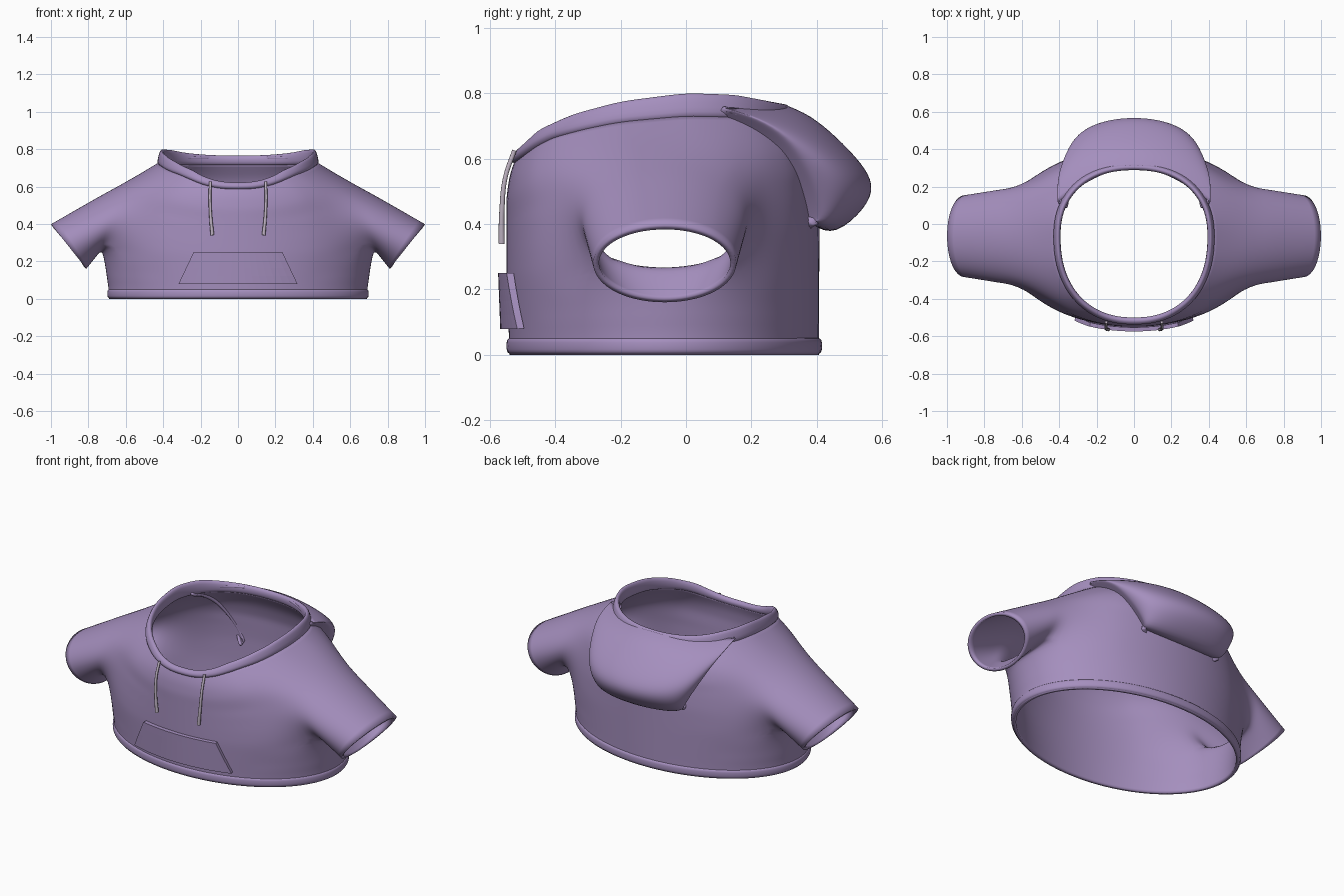
import bpy, bmesh, math
from mathutils import Vector

if "Cube" in bpy.data.objects:
    bpy.data.objects.remove(bpy.data.objects["Cube"])

YC = -0.065          # centre of the garment in depth
N, ROWS = 64, 20     # columns around, rows up the torso


def material(name, rgb):
    m = bpy.data.materials.new(name)
    m.diffuse_color = (*rgb, 1)
    m.use_nodes = True
    m.node_tree.nodes["Principled BSDF"].inputs["Base Color"].default_value = m.diffuse_color
    return m


CLOTH = material("purple_cloth", (0.376, 0.275, 0.515))
CORD = material("pale_cord", (0.52, 0.45, 0.54))


def interp(x, pts):
    if x <= pts[0][0]:
        return pts[0][1]
    for (a, p), (b, q) in zip(pts, pts[1:]):
        if x <= b:
            return p + (q - p) * (x - a) / (b - a)
    return pts[-1][1]


def make(name, verts, faces, subsurf=0, thick=0, offset=-1, smooth_ids=()):
    me = bpy.data.meshes.new(name)
    me.from_pydata(verts, [], faces)
    bm = bmesh.new()
    bm.from_mesh(me)
    bm.verts.ensure_lookup_table()
    soft = [bm.verts[i] for i in smooth_ids if bm.verts[i].link_faces]
    for _ in range(3):
        if soft:
            bmesh.ops.smooth_vert(bm, verts=soft, factor=0.5, use_axis_x=True,
                                  use_axis_y=True, use_axis_z=True)
    bmesh.ops.delete(bm, geom=[v for v in bm.verts if not v.link_faces], context='VERTS')
    bmesh.ops.recalc_face_normals(bm, faces=bm.faces)
    bm.to_mesh(me)
    bm.free()
    me.materials.append(CLOTH)
    ob = bpy.data.objects.new(name, me)
    bpy.context.collection.objects.link(ob)
    me.polygons.foreach_set("use_smooth", [True] * len(me.polygons))
    if subsurf:
        s = ob.modifiers.new("smooth", 'SUBSURF')
        s.levels = s.render_levels = subsurf
    if thick:
        s = ob.modifiers.new("thickness", 'SOLIDIFY')
        s.thickness, s.offset = thick, offset
    return ob


def grid_faces(rows, cols):
    return [(r * cols + c, r * cols + c + 1, (r + 1) * cols + c + 1, (r + 1) * cols + c)
            for r in range(rows - 1) for c in range(cols - 1)]


# Torso surface: widths and depths by relative height, neckline height by depth
WIDTH = [(0, .69), (.1, .695), (.25, .715), (.37, .73), (.5, .72), (.65, .69), (.78, .635),
         (.86, .585), (.93, .505), (1, .415)]
FRONT = [(0, .475), (.4, .485), (.8, .485), (.92, .475), (1, .457)]
BACK = [(0, .472), (.55, .474), (.75, .465), (.88, .435), (1, .375)]
NECK_LOW = [(-.52, .6), (-.45, .65), (-.4, .675), (-.3, .7), (-.2, .72), (0, .738), (.31, .732)]
NECK_TOP = [(-.52, .622), (-.45, .69), (-.35, .735), (-.2, .775), (0, .8), (.15, .795), (.31, .765)]


def section(u, t):
    c, s = math.cos(t), math.sin(t)
    e = 2 / (2 + 0.25 * max(0, (u - .7) / .3))
    x = interp(u, WIDTH) * math.copysign(abs(c) ** e, c)
    y = YC + interp(u, BACK if s > 0 else FRONT) * math.copysign(abs(s) ** e, s)
    return x, y


def body(u, t):
    x, y = section(u, t)
    return Vector((x, y, u * interp(section(1, t)[1], NECK_LOW)))


# Torso with sleeves growing from two openings
verts = [body(r / ROWS, 2 * math.pi * c / N) for r in range(ROWS + 1) for c in range(N)]
I0, I1, HJ = 7, 17, 6
faces, soft = [], set()
for r in range(ROWS):
    for c in range(N):
        d = (c + HJ) % (N // 2)
        if not (I0 <= r < I1 and d < 2 * HJ):
            k = (c + 1) % N
            faces.append((r * N + c, r * N + k, (r + 1) * N + k, (r + 1) * N + c))
for side in (1, -1):
    base = 0 if side > 0 else N // 2
    at = lambda r, j: r * N + (base + j) % N
    loop = [at(I0, j) for j in range(-HJ, HJ)] + [at(r, HJ) for r in range(I0, I1)] \
        + [at(I1, j) for j in range(HJ, -HJ, -1)] + [at(r, -HJ) for r in range(I1, I0, -1)]
    soft |= {at(r, j) for r in range(I0 - 3, I1 + 3) for j in range(-HJ - 3, HJ + 4)}
    ends = []
    for i in loop:
        a = math.atan2((verts[i].z - .45) / .18, (verts[i].y - YC) / .265)
        c, s = math.cos(a), math.sin(a)
        root = Vector((side * (.66 - .065 * s - .03 * c * c), YC + .265 * c, .45 + .182 * s))
        cuff = Vector((side * (.905 + .095 * s), YC + .22 * c, .28 + .12 * s))
        verts[i] = root
        ends.append((root, cuff))
    prev = loop
    for k in range(1, 7):
        new = list(range(len(verts), len(verts) + len(loop)))
        verts += [a.lerp(b, k / 6) for a, b in ends]
        if k == 1:
            soft |= set(new)
        n = len(loop)
        faces += [(prev[i], prev[(i + 1) % n], new[(i + 1) % n], new[i]) for i in range(n)]
        prev = new
make("torso_and_sleeves", verts, faces, 1, .018, -1, soft)


# Closed bands swept around the torso
def band(name, profile):
    vs, m = [], 0
    for c in range(N):
        ring = profile(2 * math.pi * c / N)
        m = len(ring)
        vs += ring
    fs = [(c * m + k, (c + 1) % N * m + k, (c + 1) % N * m + (k + 1) % m, c * m + (k + 1) % m)
          for c in range(N) for k in range(m)]
    return make(name, vs, fs, 1)


def offset_ring(u, t, items):
    x, y = section(u, t)
    d = Vector((x, y - YC)).normalized()
    return [(x + d.x * o, y + d.y * o, z) for o, z in items]


def collar_profile(t):
    y = section(1, t)[1]
    lo, hi = interp(y, NECK_LOW), interp(y, NECK_TOP)
    return offset_ring(1, t, [(.014, lo - .012), (.018, lo + .004), (.01, (lo + hi) / 2 + .005),
                              (.002, hi), (-.012, hi + .002), (-.022, hi - .012),
                              (-.022, lo), (-.014, lo - .022)])


band("collar", collar_profile)
band("hem_band", lambda t: offset_ring(0, t, [(-.018, .002), (-.004, 0), (.006, .006), (.01, .014),
                                              (.01, .04), (.006, .052), (-.018, .054)]))

# Hood lying on the back: centre line (y, z) and side edge (x, y, z), top to bottom
CENTRE = [(.305, .765), (.38, .735), (.46, .668), (.54, .585), (.578, .518), (.553, .45),
          (.455, .362), (.39, .395)]
EDGE = [(.412, .12, .755), (.415, .22, .725), (.395, .305, .67), (.362, .365, .59),
        (.328, .4, .52), (.297, .415, .46), (.265, .415, .4), (.25, .36, .42)]
COLS = 16
hv = []
for r, ((cy, cz), (ex, ey, ez)) in enumerate(zip(CENTRE, EDGE)):
    row = []
    p = max(0.9, 2.3 - .5 * r)
    for c in range(COLS + 1):
        a = math.pi / 2 * (2 * c / COLS - 1)
        w = max(0, math.cos(a)) ** p
        row.append((ex * math.sin(a), ey + (cy - ey) * w, ez + (cz - ez) * w))
    # rolled edge turned in towards the back panel
    tuck = lambda sgn, f: (sgn * (ex - .035 * f), ey - .035 * f, ez - .02 * f)
    hv += [tuck(-1, 1.6), tuck(-1, .5)] + row + [tuck(1, .5), tuck(1, 1.6)]
make("hood", hv, grid_faces(len(CENTRE), COLS + 5), 2, .012)

# Front pocket following the torso
pv, PC, PR = [], 16, 4
for r in range(PR + 1):
    z = .08 + .17 * r / PR
    half = .315 - .08 * r / PR
    for c in range(PC + 1):
        x = half * (2 * c / PC - 1)
        t = -math.acos(x / interp(z / .65, WIDTH))
        pv.append((x, section(z / .65, t)[1] - .014, z))
pocket = make("front_pocket", pv, grid_faces(PR + 1, PC + 1), 0, .022, 0)
pocket.data.polygons.foreach_set("use_smooth", [False] * len(pocket.data.polygons))

# Drawstrings
for side, name in ((-1, "left_drawstring"), (1, "right_drawstring")):
    cu = bpy.data.curves.new(name, 'CURVE')
    cu.dimensions = '3D'
    cu.bevel_depth, cu.bevel_resolution, cu.use_fill_caps = .009, 3, True
    sp = cu.splines.new('BEZIER')
    path = [(.148, -.525, .625, .8), (.15, -.553, .54, .8), (.146, -.563, .44, .9), (.137, -.564, .34, 1.1)]
    sp.bezier_points.add(len(path) - 1)
    for b, (x, y, z, rad) in zip(sp.bezier_points, path):
        b.co, b.radius = (side * x, y, z), rad
        b.handle_left_type = b.handle_right_type = 'AUTO'
    cu.materials.append(CORD)
    bpy.context.collection.objects.link(bpy.data.objects.new(name, cu))
